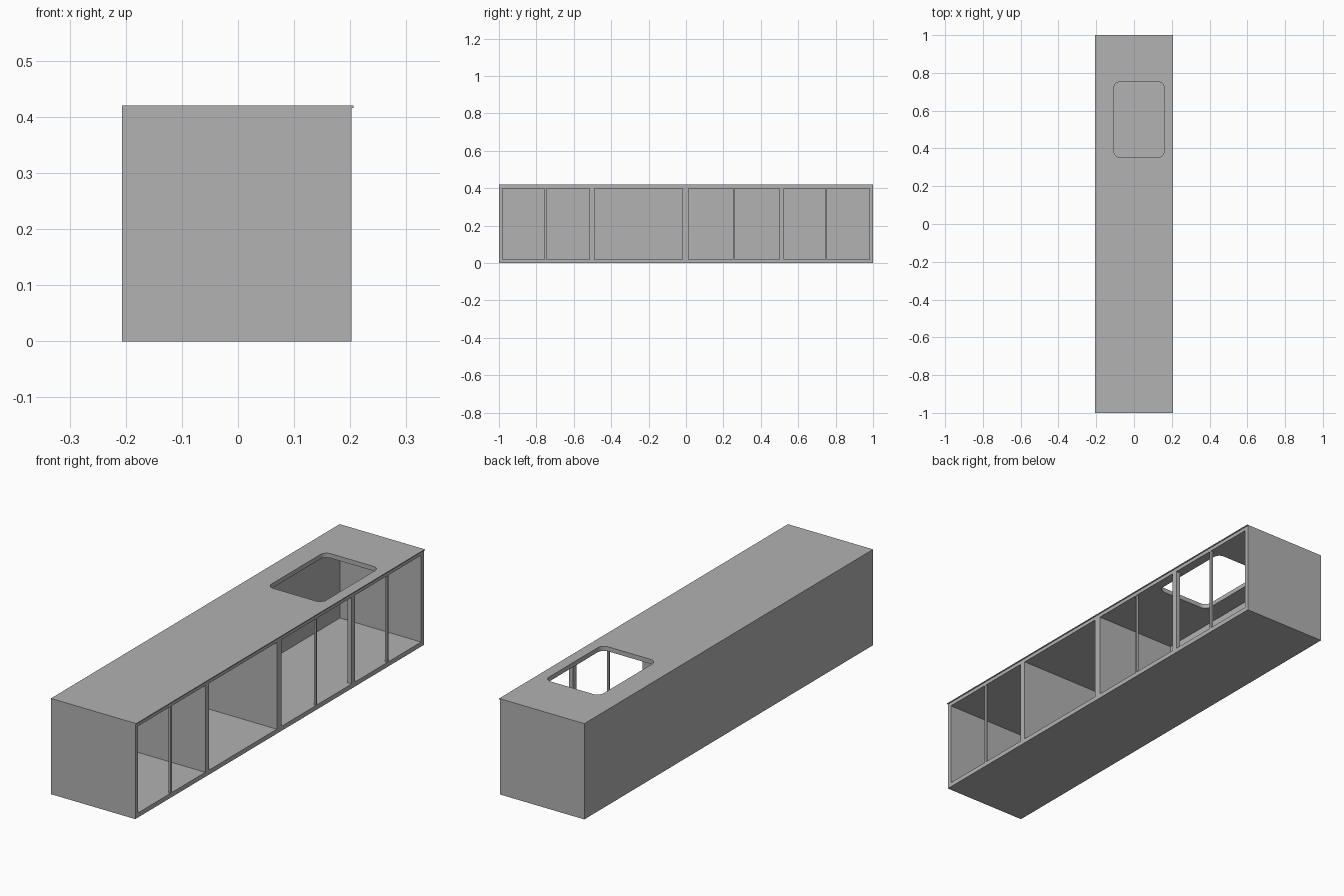
import bpy, math

if "Cube" in bpy.data.objects:
    bpy.data.objects.remove(bpy.data.objects["Cube"])

# Single flat grey
grey = bpy.data.materials.new("plain_grey")
grey.diffuse_color = (0.445, 0.445, 0.445, 1)
grey.use_nodes = True
grey.node_tree.nodes["Principled BSDF"].inputs["Base Color"].default_value = grey.diffuse_color

X0, X1 = -0.207, 0.202      # back and open side
H, T = 0.42, 0.02           # height, board thickness
BACK = 0.015                # back panel thickness


def box(name, x0, x1, y0, y1, z0, z1):
    bpy.ops.mesh.primitive_cube_add(size=1)
    o = bpy.context.object
    o.name = name
    for v in o.data.vertices:
        v.co.x = x1 if v.co.x > 0 else x0
        v.co.y = y1 if v.co.y > 0 else y0
        v.co.z = z1 if v.co.z > 0 else z0
    o.data.materials.append(grey)
    return o


def rounded(x0, x1, y0, y1, r, n=5):
    """Outline of a rectangle with rounded corners."""
    pts = []
    for i, (cx, cy) in enumerate([(x1 - r, y1 - r), (x0 + r, y1 - r),
                                  (x0 + r, y0 + r), (x1 - r, y0 + r)]):
        for k in range(n + 1):
            a = math.pi / 2 * (i + k / n)
            pts.append((cx + r * math.cos(a), cy + r * math.sin(a)))
    return pts


def slab(name, outlines, z0, z1):
    """Flat board from an outer outline with holes."""
    cu = bpy.data.curves.new(name, 'CURVE')
    cu.dimensions = '2D'
    cu.fill_mode = 'BOTH'
    cu.extrude = (z1 - z0) / 2
    for pts in outlines:
        s = cu.splines.new('POLY')
        s.points.add(len(pts) - 1)
        for p, (x, y) in zip(s.points, pts):
            p.co = (x, y, 0, 1)
        s.use_cyclic_u = True
    o = bpy.data.objects.new(name, cu)
    bpy.context.collection.objects.link(o)
    o.location.z = (z0 + z1) / 2
    bpy.ops.object.select_all(action='DESELECT')
    o.select_set(True)
    bpy.context.view_layer.objects.active = o
    bpy.ops.object.convert(target='MESH')
    o = bpy.context.object
    o.name = name
    o.data.materials.clear()
    o.data.materials.append(grey)
    for p in o.data.polygons:
        p.use_smooth = False
        p.material_index = 0


# Worktop with sink cut-out and a thin front lip
slab("worktop", [[(X0, -1), (X1, -1), (X1, 1), (X0, 1)],
                 rounded(-0.106, 0.159, 0.354, 0.752, 0.03)], H - T, H)
box("worktop_lip", X1, 0.206, -1, 1, H - 0.004, H)

# Carcass: floor, back, ends
box("floor", X0, X1, -1, 1, 0, T)
box("back_panel", X0, X0 + BACK, -1, 1, T, H - T)
for name, y in (("front_end", -1), ("rear_end", 1 - T)):
    box(name, X0 + BACK, X1, y, y + T, T, H - T)

# Full-depth partitions
for i, (a, b) in enumerate([(-0.515, -0.488), (-0.02, 0.013)]):
    box(f"partition_{i + 1}", X0 + BACK, X1, a, b, T, H - T)

# Sink bay stile, then thin door dividers
box("sink_bay_stile", X1 - T, X1, 0.499, 0.523, T, H - T)
for i, (a, b) in enumerate([(-0.757, -0.747), (0.252, 0.259), (0.745, 0.754)]):
    box(f"divider_{i + 1}", X1 - 0.01, X1, a, b, T, H - T)
